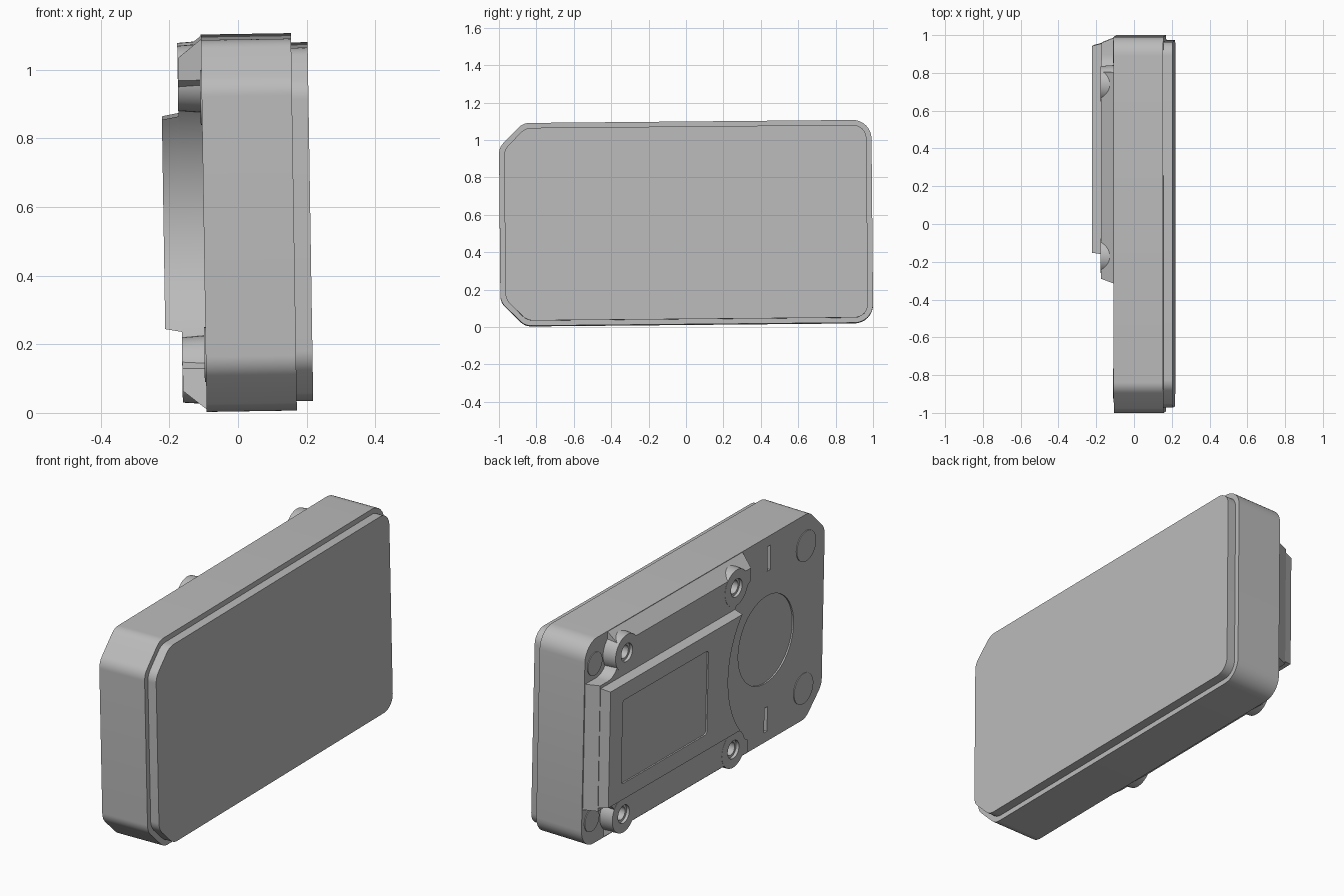
import bpy, bmesh
from math import radians, sin, cos, asin, pi, tau
from mathutils import Matrix, Vector

if "Cube" in bpy.data.objects:
    bpy.data.objects.remove(bpy.data.objects["Cube"])

grey = bpy.data.materials.new("plain grey")
grey.use_nodes = True
grey.diffuse_color = (0.5, 0.5, 0.5, 1)
grey.node_tree.nodes["Principled BSDF"].inputs["Base Color"].default_value = (0.5, 0.5, 0.5, 1)

# The case leans very slightly in two directions
LEAN = (Matrix.Translation((0, 0, 0.554)) @ Matrix.Rotation(radians(-0.9), 4, 'Y')
        @ Matrix.Rotation(radians(0.53), 4, 'X'))

# Depth levels along x
FRONT, FACE, BACK, PLATEAU, PANEL = 0.211, 0.163, -0.1, -0.168, -0.217
RECESS = Vector((-0.52, 0))
ARC_R = 0.48


def rounded(corners, steps=8):
    """Closed outline from (y, z, radius) corners."""
    out = []
    for i, (y, z, r) in enumerate(corners):
        p = Vector((y, z))
        if r == 0:
            out.append(p)
            continue
        a = (Vector(corners[i - 1][:2]) - p).normalized()
        b = (Vector(corners[(i + 1) % len(corners)][:2]) - p).normalized()
        half = a.angle(b) / 2
        centre = p + (a + b).normalized() * (r / sin(half))
        start = p + a * (r * cos(half) / sin(half)) - centre
        end = p + b * (r * cos(half) / sin(half)) - centre
        turn = start.angle(end)
        for k in range(steps + 1):
            t = k / steps
            out.append(centre + (start * sin((1 - t) * turn) + end * sin(t * turn)) / sin(turn))
    return out


def loft(name, base, top, x0, x1):
    """Solid between two matching outlines at depths x0 and x1."""
    bm = bmesh.new()
    rings = [[bm.verts.new((x, *p)) for p in ring] for x, ring in ((x0, base), (x1, top))]
    n = len(base)
    for i in range(n):
        j = (i + 1) % n
        bm.faces.new((rings[0][i], rings[0][j], rings[1][j], rings[1][i]))
    for ring in rings:
        bm.faces.new(ring)
    bmesh.ops.recalc_face_normals(bm, faces=bm.faces)
    mesh = bpy.data.meshes.new(name)
    bm.to_mesh(mesh)
    bm.free()
    mesh.transform(LEAN)
    mesh.materials.append(grey)
    ob = bpy.data.objects.new(name, mesh)
    bpy.context.collection.objects.link(ob)
    return ob


def disc(name, y, z, r, x0, x1, r_top=None, n=40):
    ring = [Vector((cos(tau * i / n), sin(tau * i / n))) for i in range(n)]
    c = Vector((y, z))
    return loft(name, [c + p * r for p in ring], [c + p * (r_top or r) for p in ring], x0, x1)


def combine(ob, tool, operation):
    mod = ob.modifiers.new(operation, 'BOOLEAN')
    mod.object, mod.operation, mod.solver = tool, operation, 'EXACT'
    bpy.context.view_layer.objects.active = ob
    bpy.ops.object.modifier_apply(modifier=mod.name)
    bpy.data.objects.remove(tool)


def rect(y0, y1, z0, z1, r=0):
    return rounded([(y0, z0, r), (y1, z0, r), (y1, z1, r), (y0, z1, r)], 4)


def case_outline(inset):
    y, z, r = 0.996 - inset, 0.542 - inset, 0.1 - inset
    c = 0.13 - inset * 0.55
    return rounded([(-y, -z + c, 0.08), (-y + c, -z, 0.08), (y, -z, r),
                    (y, z, r), (-y + c, z, 0.08), (-y, z - c, 0.08)])


def arc(z_end, steps=32):
    """Concave edge around the round recess, from +z to -z."""
    a = asin(z_end / ARC_R)
    return [(RECESS.x + ARC_R * cos(t), ARC_R * sin(t), 0)
            for t in (a - 2 * a * k / steps for k in range(steps + 1))]


# Main body and the stepped front plate
body = loft("case_body", case_outline(0), case_outline(0), FACE, BACK)
plate = loft("front_plate", case_outline(0.027), case_outline(0.027), FACE - 0.01, FRONT)


# Raised plateau on the back, with cut corners and a concave edge
def plateau_outline(y_tip, z_side, y_end):
    half = [(y_tip, z_side, 0), (0.81, z_side, 0), (0.81, 0.33, 0.09), (y_end, 0.33, 0)]
    lower = [(y, -z, r) for y, z, r in half]
    return rounded(half + lower[::-1] + arc(0.42)[::-1])


plateau = loft("back_plateau", plateau_outline(-0.31, 0.54, 0.99),
               plateau_outline(-0.285, 0.485, 0.962), BACK + 0.001, PLATEAU)

# Screw bosses and stepped holes
SCREWS = [(y, s * 0.425) for y in (-0.165, 0.745) for s in (-1, 1)]
for y, z in SCREWS:
    combine(plateau, disc("boss", y, z, 0.1, BACK + 0.002, PLATEAU - 0.001, 0.095), 'UNION')
for y, z in SCREWS:
    combine(plateau, disc("countersink", y, z, 0.047, PLATEAU + 0.015, PLATEAU - 0.02), 'DIFFERENCE')
    combine(plateau, disc("hole", y, z, 0.034, PLATEAU + 0.055, PLATEAU - 0.02), 'DIFFERENCE')


# Upper panel with a shallow label recess
def panel_outline(y_end, z_side):
    return rounded([(y_end, -z_side, 0), (y_end, z_side, 0)] + arc(z_side))


panel = loft("back_panel", panel_outline(0.96, 0.315), panel_outline(0.945, 0.305),
             PLATEAU + 0.005, PANEL)
combine(panel, loft("label_cut", rect(0.13, 0.84, -0.22, 0.22, 0.015),
                    rect(0.13, 0.84, -0.22, 0.22, 0.015), PANEL + 0.008, PANEL - 0.02), 'DIFFERENCE')

# Round recess and two slots in the back of the body
combine(body, disc("round_cut", RECESS.x, 0, 0.23, BACK + 0.008, BACK - 0.02, n=64), 'DIFFERENCE')
for s in (-1, 1):
    z0, z1 = sorted((s * 0.36, s * 0.49))
    slot = rect(-0.545, -0.52, z0, z1)
    combine(body, loft("slot_cut", slot, slot, BACK + 0.02, BACK - 0.02), 'DIFFERENCE')

# Round foot pads at the four corners
feet = []
for s, side in ((-1, "lower"), (1, "upper")):
    feet.append(disc(side + "_front_foot", -0.84, s * 0.375, 0.08, BACK + 0.01, BACK - 0.004))
    feet.append(disc(side + "_rear_foot", 0.915, s * 0.41, 0.06, BACK + 0.01, BACK - 0.004))

# Smooth curved walls, keep edges crisp
bpy.ops.object.select_all(action='DESELECT')
for ob in [body, plate, plateau, panel] + feet:
    ob.select_set(True)
bpy.context.view_layer.objects.active = body
bpy.ops.object.shade_smooth_by_angle(angle=radians(25))
